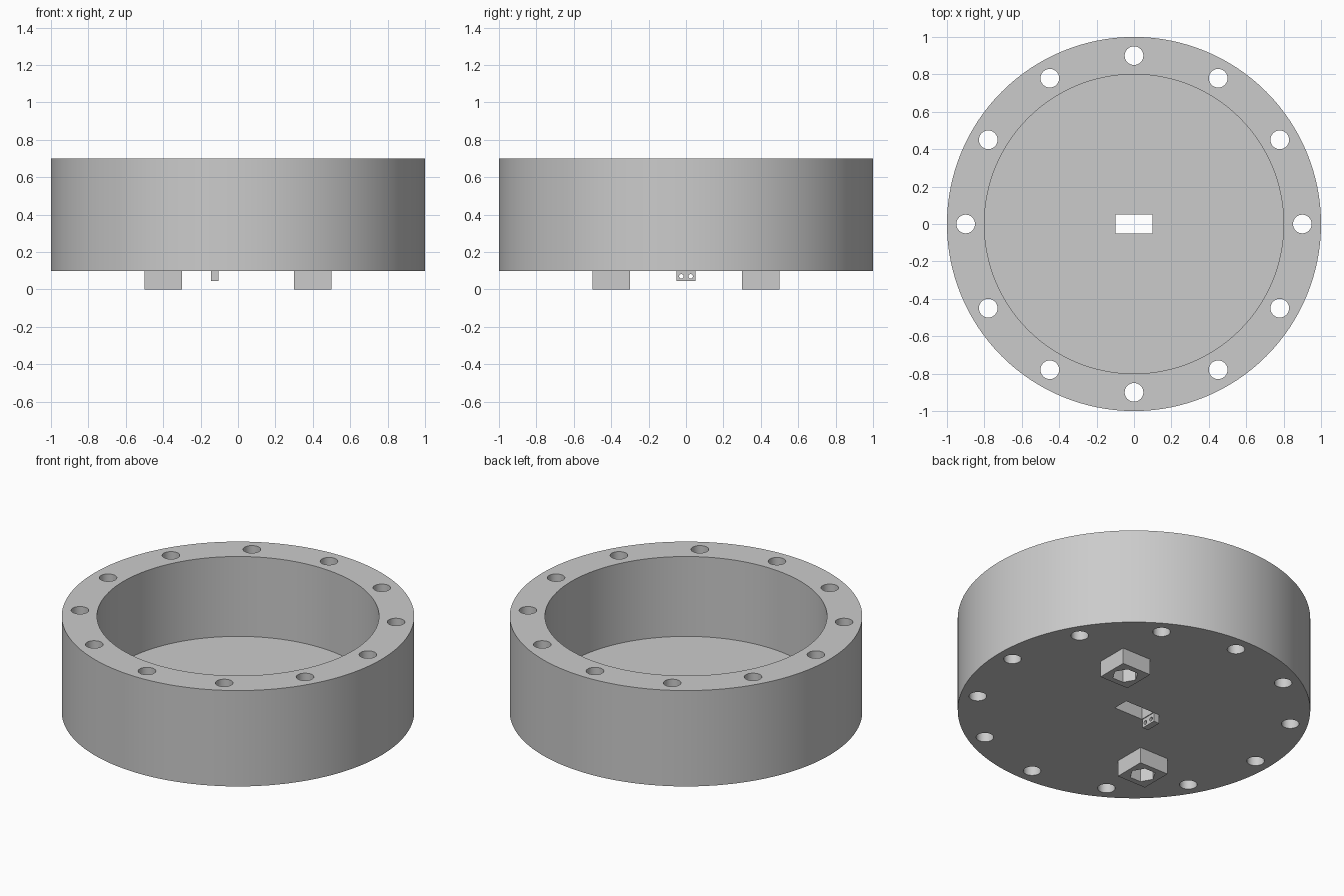
import bpy
import math

cube = bpy.data.objects.get("Cube")
if cube:
    bpy.data.objects.remove(cube, do_unlink=True)

grey = bpy.data.materials.new("plain grey")
grey.use_nodes = True
colour = (0.6, 0.6, 0.6, 1)
grey.diffuse_color = colour
grey.node_tree.nodes["Principled BSDF"].inputs["Base Color"].default_value = colour


def finish(name):
    obj = bpy.context.object
    obj.name = name
    obj.data.materials.append(grey)
    return obj


def cylinder(name, radius, x, y, z0, z1, sides):
    bpy.ops.mesh.primitive_cylinder_add(
        vertices=sides, radius=radius, depth=z1 - z0, location=(x, y, (z0 + z1) / 2))
    return finish(name)


def box(name, x, y, z0, z1, width, depth):
    bpy.ops.mesh.primitive_cube_add(size=1, location=(x, y, (z0 + z1) / 2))
    obj = finish(name)
    obj.scale = (width, depth, z1 - z0)
    bpy.ops.object.transform_apply(location=False, rotation=False, scale=True)
    return obj


def cut(obj, cutters):
    bpy.ops.object.select_all(action="DESELECT")
    obj.select_set(True)
    bpy.context.view_layer.objects.active = obj
    for cutter in cutters:
        cutter.hide_render = True
        mod = obj.modifiers.new("cut", "BOOLEAN")
        mod.operation = "DIFFERENCE"
        mod.solver = "EXACT"
        mod.object = cutter
        bpy.ops.object.modifier_apply(modifier=mod.name)
        bpy.data.objects.remove(cutter, do_unlink=True)
    bpy.ops.object.shade_smooth_by_angle(angle=math.radians(30))


# Round housing with an open recess, a floor slot and a ring of bolt holes
housing = cylinder("housing", 1, 0, 0, 0.1, 0.7, 128)
cutters = [cylinder("recess_cutter", 0.8, 0, 0, 0.2, 0.9, 128),
           box("slot_cutter", 0, 0, 0, 0.4, 0.2, 0.1)]
for i in range(12):
    a = math.tau * i / 12
    cutters.append(cylinder("bolt_cutter", 0.05, 0.9 * math.cos(a), 0.9 * math.sin(a), 0, 0.9, 32))
cut(housing, cutters)

# Two diagonal square feet with hexagonal sockets
for name, side in (("left_foot", 1), ("right_foot", -1)):
    p = 0.4 * side
    foot = box(name, p, p, 0, 0.1, 0.2, 0.2)
    socket = cylinder("socket_cutter", 0.075, p, p, -0.1, 0.098, 6)
    # Turn the socket so two corners lie along x
    socket.rotation_euler.z = math.radians(30)
    bpy.context.view_layer.update()
    cut(foot, [socket])

# Small tab beside the slot with two cross holes
tab = box("cable_tab", -0.125, 0, 0.045, 0.1, 0.04, 0.1)
pins = []
for side in (-1, 1):
    pin = cylinder("pin_cutter", 0.012, -0.125, 0.025 * side, 0.02, 0.12, 24)
    pin.rotation_euler.y = math.pi / 2
    bpy.context.view_layer.update()
    pins.append(pin)
cut(tab, pins)
